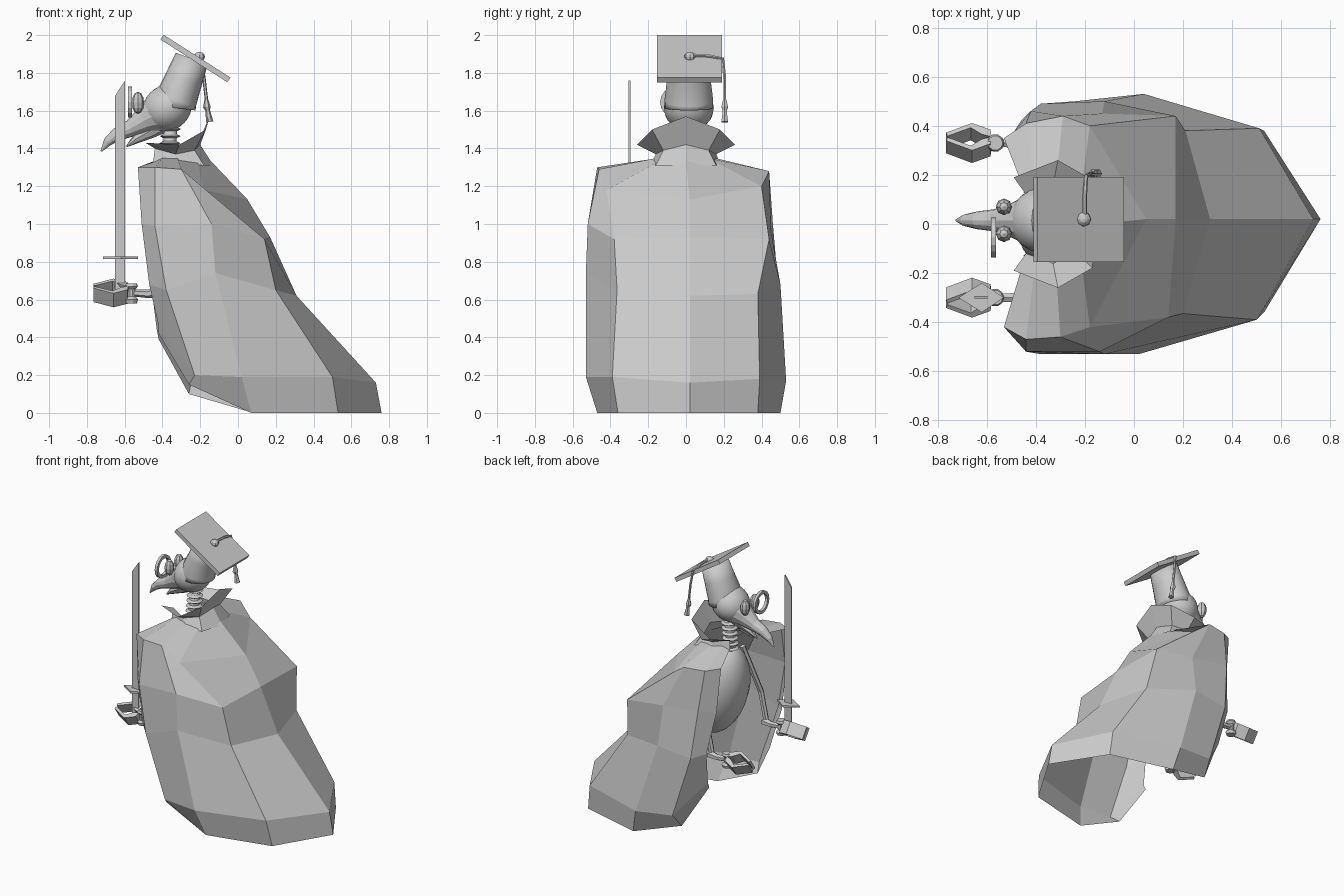
import bpy, bmesh, math
from mathutils import Vector, Matrix

if "Cube" in bpy.data.objects:
    bpy.data.objects.remove(bpy.data.objects["Cube"])

grey = bpy.data.materials.new("grey")
grey.diffuse_color = (0.6, 0.6, 0.6, 1)
grey.use_nodes = True
grey.node_tree.nodes["Principled BSDF"].inputs["Base Color"].default_value = grey.diffuse_color
CY = 0.015  # head centre line


def finish(name, bm, smooth=False):
    bmesh.ops.recalc_face_normals(bm, faces=bm.faces)
    me = bpy.data.meshes.new(name)
    bm.to_mesh(me)
    bm.free()
    me.materials.append(grey)
    for p in me.polygons:
        p.use_smooth = smooth
    ob = bpy.data.objects.new(name, me)
    bpy.context.collection.objects.link(ob)
    return ob


def tube(name, pts, radii, sides=8, smooth=False, flat=1.0):
    """Loft of round rings along a path, capped; flat scales the ring sideways."""
    bm = bmesh.new()
    pts = [Vector(p) for p in pts]
    if not isinstance(radii, (list, tuple)):
        radii = [radii] * len(pts)
    rings = []
    for i, (p, r) in enumerate(zip(pts, radii)):
        d = (pts[min(i + 1, len(pts) - 1)] - pts[max(i - 1, 0)]).normalized()
        ref = Vector((0, 1, 0)) if abs(d.y) < 0.9 else Vector((0, 0, 1))
        a = d.cross(ref).normalized()
        b = d.cross(a)
        rings.append([bm.verts.new(p + r * (a * math.cos(t) + b * flat * math.sin(t)))
                      for t in (2 * math.pi * k / sides for k in range(sides))])
    for r0, r1 in zip(rings, rings[1:]):
        for k in range(sides):
            n = (k + 1) % sides
            bm.faces.new((r0[k], r0[n], r1[n], r1[k]))
    bm.faces.new(rings[0])
    bm.faces.new(rings[-1])
    return finish(name, bm, smooth)


def ball(name, c, size, seg=8, rings=6, tilt=0, smooth=False):
    bm = bmesh.new()
    m = Matrix.Translation(c) @ Matrix.Rotation(tilt, 4, 'Y') @ Matrix.Diagonal((*size, 1))
    bmesh.ops.create_uvsphere(bm, u_segments=seg, v_segments=rings, radius=1, matrix=m)
    return finish(name, bm, smooth)


def prism(name, outline, vec):
    """Planar outline pushed along a vector."""
    bm = bmesh.new()
    f = bm.faces.new([bm.verts.new(p) for p in outline])
    ext = bmesh.ops.extrude_face_region(bm, geom=[f], use_keep_orig=True)
    bmesh.ops.translate(bm, vec=vec,
                        verts=[v for v in ext["geom"] if isinstance(v, bmesh.types.BMVert)])
    return finish(name, bm)


def sheet(name, rows, right=None):
    """Open sheet from half rows (back centre to front edge); right side mirrored if not given."""
    bm = bmesh.new()
    grid = []
    for i, row in enumerate(rows):
        other = right[i] if right else row[1:]
        pts = [(x, -y, z) for x, y, z in other[::-1]] + list(row)
        grid.append([bm.verts.new(p) for p in pts])
    for a, b in zip(grid, grid[1:]):
        for k in range(len(a) - 1):
            bm.faces.new((a[k], b[k], b[k + 1], a[k + 1]))
    return finish(name, bm)


# cloak: open at the front, trailing at the back, left half a little narrower on top
sheet("cloak", [
    [(-.15, 0, 1.34), (-.22, .11, 1.35), (-.32, .15, 1.35), (-.40, .14, 1.35), (-.44, .12, 1.33)],
    [(.05, .02, 1.13), (-.18, .40, 1.20), (-.29, .44, 1.28), (-.44, .41, 1.28), (-.53, .35, 1.30)],
    [(.17, .02, .93), (.17, .44, .92), (-.13, .45, .96), (-.42, .46, 1.0), (-.50, .36, .97)],
    [(.31, .02, .62), (.21, .38, .63), (-.12, .50, .68), (-.38, .49, .65), (-.46, .42, .68)],
    [(.73, .02, .16), (.51, .39, .18), (.04, .53, .17), (-.24, .50, .20), (-.43, .36, .44)],
    [(.76, .02, 0), (.53, .38, 0), (.08, .50, 0), (-.26, .42, .10), (-.42, .33, .39)],
], [
    [(-.22, .11, 1.35), (-.32, .15, 1.35), (-.40, .14, 1.35), (-.44, .12, 1.33)],
    [(-.18, .42, 1.18), (-.30, .46, 1.29), (-.44, .47, 1.30), (-.53, .42, 1.30)],
    [(.14, .38, .92), (-.14, .52, 1.0), (-.44, .52, .99), (-.51, .44, 1.0)],
    [(.20, .365, .65), (-.12, .53, .74), (-.38, .53, .65), (-.47, .44, .68)],
    [(.50, .39, .19), (.02, .53, .19), (-.23, .52, .20), (-.42, .40, .46)],
    [(.53, .36, 0), (.07, .47, 0), (-.26, .46, .15), (-.42, .38, .42)],
])

# flared collar
sheet("collar", [
    [(-.15, 0, 1.57), (-.17, .18, 1.50), (-.31, .26, 1.42), (-.49, .19, 1.43)],
    [(-.20, 0, 1.42), (-.23, .12, 1.39), (-.33, .16, 1.37), (-.44, .12, 1.40)],
    [(-.13, 0, 1.31), (-.18, .16, 1.31), (-.32, .18, 1.32), (-.45, .13, 1.32)],
])

# body and ringed neck
ball("body", (-.28, 0, .96), (.19, .20, .34), 20, 14, math.radians(-14), True)
n0, n1 = Vector((-.37, 0, 1.24)), Vector((-.355, CY, 1.54))
tube("neck", [n0, n1], .035, 10, True)
for i in range(9):
    p = n0.lerp(n1, i / 8)
    tube(f"neck_ring_{i}", [p - Vector((0, 0, .011)), p, p + Vector((0, 0, .011))],
         [.035, .055, .035], 12)

# skull, cap and hooked beak
ball("skull", (-.375, CY, 1.615), (.135, .132, .12), 20, 14, math.radians(-35), True)
tube("cap", [(-.335, CY, 1.615), (-.33, CY, 1.655), (-.285, CY, 1.77), (-.245, CY, 1.875)],
     [.112, .112, .10, .09], 20, True, 1.15)
tube("upper_beak", [(-.43, CY, 1.58), (-.50, CY, 1.545), (-.57, CY, 1.505), (-.64, CY, 1.475),
                    (-.69, CY, 1.435), (-.725, CY, 1.385)],
     [.105, .07, .045, .036, .024, .004], 12)
tube("lower_beak", [(-.40, CY, 1.54), (-.47, CY, 1.49), (-.54, CY, 1.45), (-.59, CY, 1.41)],
     [.06, .04, .025, .004], 8)
for s, n in ((1, "left"), (-1, "right")):
    ball(n + "_eye", (-.53, CY + s * .055, 1.642), (.033, .034, .058))

# monocle ring
bm = bmesh.new()
loop = []
for i in range(16):
    t = 2 * math.pi * i / 16
    loop.append([bm.verts.new((-.572 + dx, -.055 + r * math.cos(t), 1.645 + r * math.sin(t)))
                 for dx, r in ((-.01, .06), (-.01, .082), (.01, .082), (.01, .06))])
for i in range(16):
    a, b = loop[i], loop[(i + 1) % 16]
    for k in range(4):
        bm.faces.new((a[k], a[(k + 1) % 4], b[(k + 1) % 4], b[k]))
finish("monocle", bm)

# mortarboard, button, cord and tassel
bm = bmesh.new()
bmesh.ops.create_cube(bm, size=1, matrix=Matrix.Translation((-.225, .018, 1.876))
                      @ Matrix.Rotation(math.radians(32.6), 4, 'Y')
                      @ Matrix.Diagonal((.42, .345, .03, 1)))
finish("cap_board", bm)
ball("cap_button", (-.205, .02, 1.885), (.03, .03, .026))
tube("tassel_cord", [(-.20, .02, 1.895), (-.20, .12, 1.89), (-.195, .195, 1.875),
                     (-.18, .205, 1.77), (-.165, .205, 1.64)], .009, 6)
tube("tassel", [(-.168, .205, 1.66), (-.165, .205, 1.62), (-.16, .205, 1.60), (-.15, .205, 1.54)],
     [.01, .02, .012, .02], 6)

# sword with diamond guard
prism("sword_blade", [(-.65, -.304, .64), (-.597, -.304, .64), (-.597, -.304, 1.76),
                      (-.65, -.304, 1.68)], (0, .01, 0))
prism("sword_guard", [(-.715, -.30, .815), (-.62, -.36, .815), (-.53, -.30, .815),
                      (-.62, -.24, .815)], (0, 0, .012))

# arms and gripping claws, the claws rolled outwards
roll = math.radians(35)
for y, s, n in ((.33, 1, "left"), (-.30, -1, "right")):
    tube(n + "_arm", [(-.32, s * .2, 1.2), (-.40, y, .85), (-.44, y, .66)], .02, 6)
    tube(n + "_forearm", [(-.42, y, .64), (-.48, y, .63), (-.56, y, .635)], [.03, .022, .018], 6)
    tube(n + "_wrist", [(-.565, y, z) for z in (.58, .60, .615, .655, .67, .685)],
         [.03, .036, .022, .022, .036, .03], 10)
    axis = Vector((0, s * math.sin(roll), math.cos(roll)))
    side = Vector((0, math.cos(roll), -s * math.sin(roll)))
    base = Vector((0, y, .635)) - axis * .045
    for k, label in ((1, "outer"), (-1, "inner")):
        prism(f"{n}_{label}_claw",
              [base + Vector((x, 0, 0)) + side * (k * w) for x, w in
               ((-.58, 0), (-.585, .035), (-.66, .068), (-.765, .02),
                (-.76, .003), (-.665, .045), (-.62, .012))], axis * .09)
